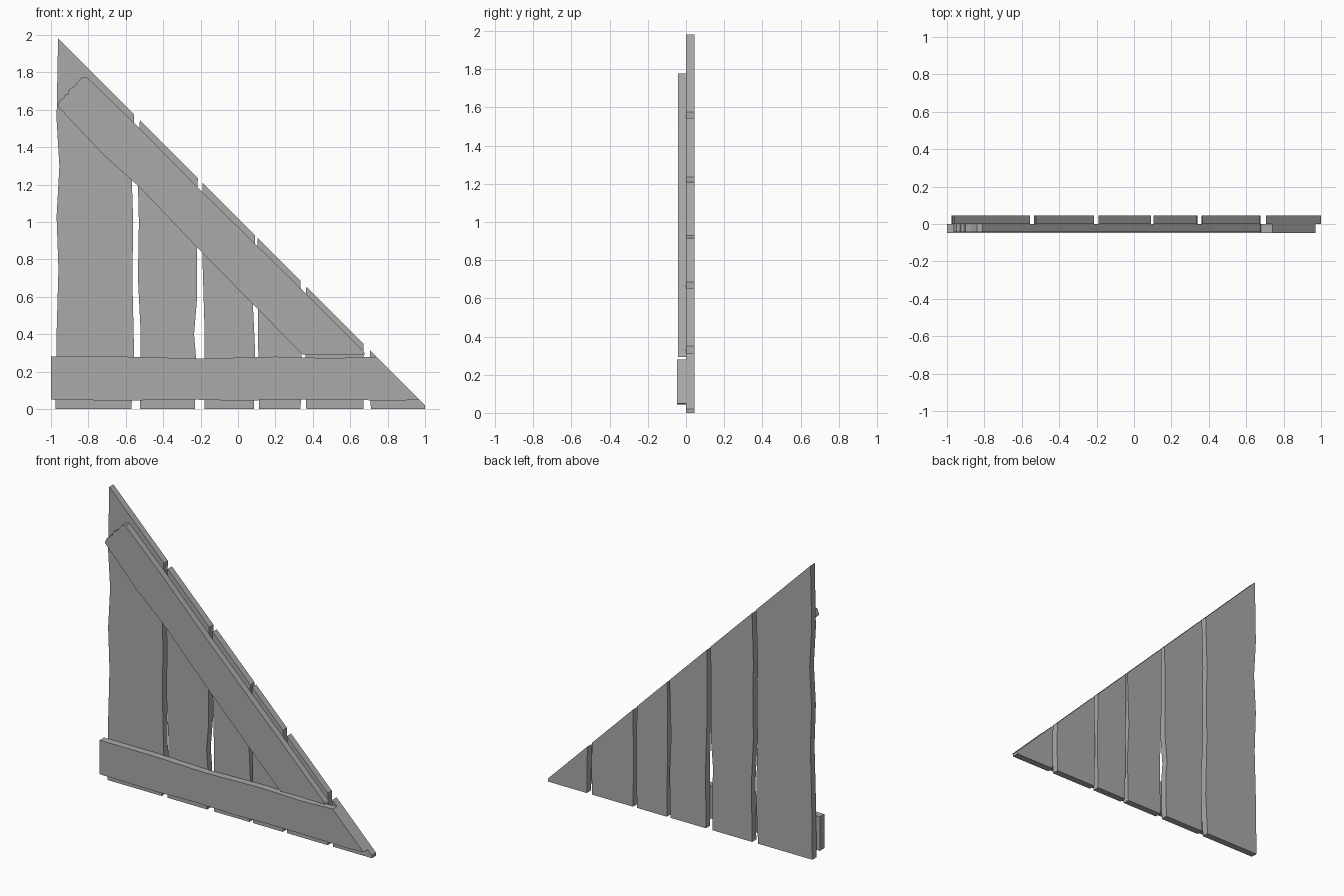
import bpy
import bmesh

if "Cube" in bpy.data.objects:
    bpy.data.objects.remove(bpy.data.objects["Cube"], do_unlink=True)

grey = bpy.data.materials.new("weathered grey")
colour = (0.4, 0.4, 0.4, 1)
grey.diffuse_color = colour
grey.use_nodes = True
grey.node_tree.nodes["Principled BSDF"].inputs["Base Color"].default_value = colour


def board(name, outline, y_front, y_back):
    """Extrude an x-z outline into a flat board."""
    bm = bmesh.new()
    face = bm.faces.new([bm.verts.new((x, y_front, z)) for x, z in outline])
    extruded = bmesh.ops.extrude_face_region(bm, geom=[face])["geom"]
    for item in extruded:
        if isinstance(item, bmesh.types.BMVert):
            item.co.y = y_back
    bmesh.ops.recalc_face_normals(bm, faces=bm.faces)
    mesh = bpy.data.meshes.new(name)
    bm.to_mesh(mesh)
    bm.free()
    mesh.materials.append(grey)
    bpy.context.collection.objects.link(bpy.data.objects.new(name, mesh))


def slope(x):
    """Height of the sloping top edge."""
    return 1.02 - x


# Upright planks: wavy left and right edges, last x of each meets the slope
planks = [
    ([(-.975, 0), (-.97, .4), (-.96, .75), (-.97, 1.03), (-.955, 1.3), (-.97, 1.55)], -.962,
     [(-.57, 0), (-.555, .28), (-.565, .7), (-.56, 1), (-.567, 1.2)], -.555),
    ([(-.525, 0), (-.52, .4), (-.535, .7), (-.53, 1), (-.535, 1.2)], -.525,
     [(-.23, 0), (-.225, .28), (-.235, .4), (-.22, .58), (-.22, .85)], -.215),
    ([(-.18, 0), (-.178, .4), (-.19, .8)], -.19,
     [(.085, 0), (.092, .3), (.08, .55)], .092),
    ([(.112, 0), (.106, .5)], .105, [(.335, 0), (.34, .3)], .335),
    ([(.365, 0), (.36, .3)], .365, [(.67, 0), (.675, .2)], .67),
    ([(.71, 0)], .705, [(1, 0)], 1),
]
for i, (left, left_top, right, right_top) in enumerate(planks):
    outline = left + [(left_top, slope(left_top)), (right_top, slope(right_top))] + right[::-1]
    board(f"upright_plank_{i + 1}", outline, 0, .045)

# Bottom rail across the planks
rail_top = [(-1, .28), (-.6, .28), (-.2, .27), (.2, .28), (.5, .272), (.74, .28)]
rail_bottom = [(.97, .05), (.85, .045), (.5, .05), (.25, .05), (0, .045), (-.3, .052), (-.6, .045), (-1, .05)]
board("bottom_rail", rail_top + rail_bottom, -.047, 0)

# Diagonal brace with a splintered upper end
splinters = [(-.965, 1.62), (-.95, 1.655), (-.93, 1.665), (-.925, 1.682), (-.91, 1.682),
             (-.902, 1.71), (-.87, 1.73), (-.84, 1.77), (-.81, 1.777)]
brace_top = [(-.55, 1.525), (-.2, 1.17), (.33, .65), (.67, .31), (.68, .293)]
brace_bottom = [(.345, .293), (.1, .54), (-.2, .845), (-.53, 1.19), (-.72, 1.36)]
board("diagonal_brace", splinters + brace_top + brace_bottom, -.043, 0)
